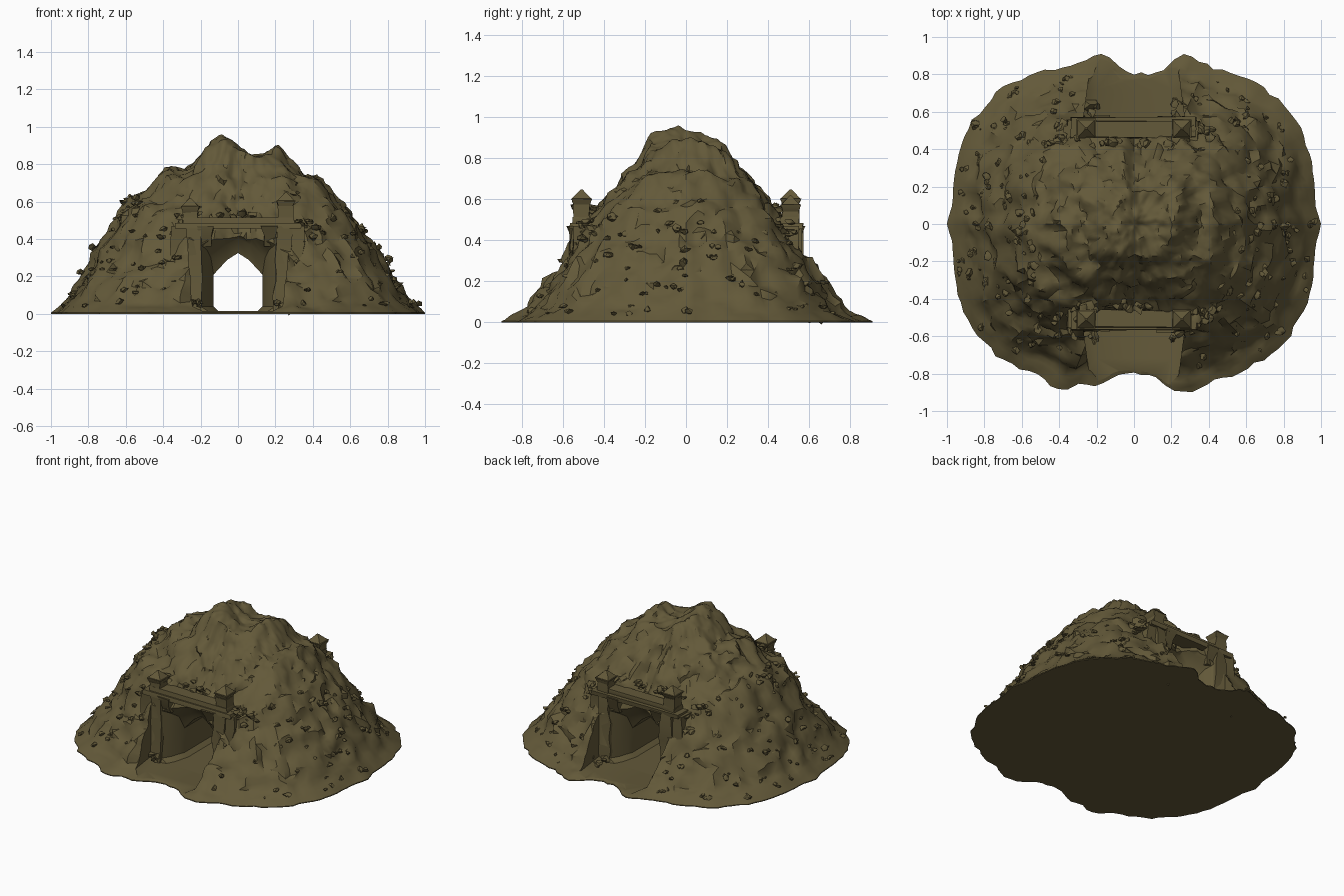
import bpy, bmesh, math, random
from mathutils import Vector, noise

if "Cube" in bpy.data.objects:
    bpy.data.objects.remove(bpy.data.objects["Cube"], do_unlink=True)
random.seed(4)

stone = bpy.data.materials.new("olive stone")
stone.use_nodes = True
colour = (0.125, 0.1, 0.041, 1)
stone.diffuse_color = colour
stone.node_tree.nodes["Principled BSDF"].inputs["Base Color"].default_value = colour


def smooth(ob, angle):
    bpy.ops.object.select_all(action='DESELECT')
    ob.select_set(True)
    bpy.context.view_layer.objects.active = ob
    bpy.ops.object.shade_smooth_by_angle(angle=math.radians(angle))


def finish(name, bm, angle=35):
    bmesh.ops.recalc_face_normals(bm, faces=bm.faces)
    mesh = bpy.data.meshes.new(name)
    bm.to_mesh(mesh)
    bm.free()
    mesh.materials.append(stone)
    ob = bpy.data.objects.new(name, mesh)
    bpy.context.collection.objects.link(ob)
    smooth(ob, angle)
    return ob


def lerp_profile(points, v):
    for (a, za), (b, zb) in zip(points, points[1:]):
        if v <= b:
            return za + (zb - za) * (v - a) / (b - a)
    return points[-1][1]


# Slope profiles from the centre outwards: west, east and front/back
WEST = [(0, .83), (.2, .82), (.3, .77), (.39, .77), (.5, .65), (.6, .62),
        (.7, .43), (.8, .27), (.9, .1), (1, .006)]
EAST = [(0, .83), (.2, .82), (.35, .75), (.45, .73), (.5, .67), (.6, .56),
        (.7, .42), (.8, .28), (.9, .1), (1, .006)]
FRONT = [(0, .84), (.2, .83), (.27, .75), (.36, .67), (.45, .58), (.58, .42),
         (.7, .26), (.8, .13), (.9, .035), (1, .006)]
# Summit peaks: x, y, height, width in x, width in y
PEAKS = [(-.09, -.05, .11, .11, .21), (.22, .06, .09, .07, .2)]
# Spurs flanking the two approaches: side in y, x position
LOBES = [(-1, -.42), (-1, .31), (1, -.2), (1, .29)]


def rim(a):
    c, s = math.cos(a), math.sin(a)
    r = (abs(c) ** 2.8 + abs(s / .86) ** 2.8) ** (-1 / 2.8)
    # Flanks sit a little inside their outermost points
    r -= .032 * c ** 4 * (1 - math.exp(-(s / .07) ** 2))
    for side, x in LOBES:
        if s * side > 0:
            r += .055 * math.exp(-((c - x) / .09) ** 2)
    if abs(s) > .9:
        centre = 0 if s < 0 else .05
        r -= .06 * math.exp(-((c - centre) / .16) ** 6)
    d = Vector((c, s, .3))
    return r + (.02 * noise.noise(d * 7) + .024 * noise.noise(d * 19)) * min(1, .15 + 2 * s * s)


def surface(t, a):
    r = t * rim(a)
    x, y = r * math.cos(a), r * math.sin(a)
    w = math.sin(a) ** 2
    side = lerp_profile(EAST if x > 0 else WEST, t)
    z = (1 - w) * side + w * lerp_profile(FRONT, t)
    for px, py, h, wx, wy in PEAKS:
        z += h * math.exp(-((x - px) / wx) ** 2 - ((y - py) / wy) ** 2)
    # Crags fade out at the foot of the slope
    p = Vector((x, y, z))
    fade = min(1, (1 - t) * 7)
    z += fade * (.03 * noise.noise(p * 6) + .028 * noise.noise(p * 13) + .012 * noise.noise(p * 27))
    push = fade * (.035 * noise.noise(p * 10 + Vector((5, 2, 9))) + .02 * noise.noise(p * 24))
    push *= min(1, t * 3)
    return Vector((x + push * math.cos(a), y + push * math.sin(a), max(z, .005)))


# Mountain body
RINGS, SEGS = 44, 132
bm = bmesh.new()
top = bm.verts.new(surface(0, 0))
rows = []
for i in range(1, RINGS + 1):
    rows.append([bm.verts.new(surface(i / RINGS, 2 * math.pi * j / SEGS)) for j in range(SEGS)])
rows.append([bm.verts.new((v.co.x, v.co.y, 0)) for v in rows[-1]])
for j in range(SEGS):
    k = (j + 1) % SEGS
    bm.faces.new((top, rows[0][j], rows[0][k]))
    for lo, hi in zip(rows, rows[1:]):
        bm.faces.new((lo[j], hi[j], hi[k], lo[k]))
bm.faces.new(rows[-1])
bmesh.ops.triangulate(bm, faces=[f for f in bm.faces if len(f.verts) == 4])
mountain = finish("mountain", bm)


# Tunnel cutter: arched sections that flare towards both mouths
def arch(half, shoulder, crown):
    mid = (shoulder + crown) / 2 + .02
    right = [(half * .45, mid), (half, shoulder), (half, .04), (half * .8, .014)]
    return [(-x, z) for x, z in reversed(right)] + [(0, crown)] + right


wide, narrow = arch(.2, .37, .46), arch(.13, .21, .325)
half_way = [(.4, narrow), (.44, arch(.145, .3, .4)), (.5, arch(.165, .34, .44)), (.555, wide),
            (.57, arch(.27, .4, .47)), (.72, arch(.25, .4, .47)), (1.1, wide)]
stations = [(-y, sec) for y, sec in reversed(half_way)] + half_way
bm = bmesh.new()
loops = [[bm.verts.new((x, y, z)) for x, z in sec] for y, sec in stations]
for a, b in zip(loops, loops[1:]):
    for j in range(len(a)):
        k = (j + 1) % len(a)
        bm.faces.new((a[j], b[j], b[k], a[k]))
bm.faces.new(loops[0])
bm.faces.new(loops[-1])
cutter = finish("tunnel_cutter", bm)
cutter.hide_render = True
cut = mountain.modifiers.new("tunnel", 'BOOLEAN')
cut.object, cut.operation, cut.solver = cutter, 'DIFFERENCE', 'EXACT'
bpy.context.view_layer.objects.active = mountain
bpy.ops.object.modifier_apply(modifier="tunnel")
bpy.data.objects.remove(cutter, do_unlink=True)
smooth(mountain, 38)


def block(bm, x, y, z0, z1, wx, wy, taper=1.0, jitter=.008, steps=2):
    """Weathered box standing between two heights."""
    ends = []
    for i in range(steps + 1):
        u = i / steps
        f = 1 + (taper - 1) * u
        ends.append([bm.verts.new((x + sx * wx * f + random.uniform(-jitter, jitter),
                                   y + sy * wy * f + random.uniform(-jitter, jitter), z0 + (z1 - z0) * u))
                     for sx, sy in ((-1, -1), (1, -1), (1, 1), (-1, 1))])
    for a, b in zip(ends, ends[1:]):
        for j in range(4):
            bm.faces.new((a[j], a[j - 1], b[j - 1], b[j]))
    bm.faces.new(ends[0])
    bm.faces.new(ends[-1])


# Gateways at both mouths: pillars, lintel, parapet and turrets
for label, s in (("front", -1), ("back", 1)):
    bm = bmesh.new()
    for side in (-1, 1):
        block(bm, side * .24, s * .5, .005, .47, .045, .07, .9, .012, 5)
        block(bm, side * .31, s * .495, .005, .47, .045, .06, .85, .014, 5)
        block(bm, side * .17, s * .47, .36, .47, .025, .06, 1.8)
    finish(label + "_pillars", bm, 50)

    bm = bmesh.new()
    block(bm, 0, s * .515, .455, .485, .335, .055)
    block(bm, 0, s * .505, .48, .515, .3, .045)
    finish(label + "_lintel", bm)

    bm = bmesh.new()
    for side in (-1, 1):
        x, y = side * .255, s * .51
        drop = .03 if side == s else 0
        block(bm, x, y, .48, .575 - drop, .04, .04, 1, .004)
        block(bm, x, y, .57 - drop, .605 - drop, .038, .038, 1.35, .003)
        block(bm, x, y, .6 - drop, .648 - drop, .05, .05, .1, .002)
    finish(label + "_turrets", bm)


# Loose rocks scattered over the slopes
def rock(bm, centre, size):
    new = bmesh.ops.create_icosphere(bm, subdivisions=1, radius=size)["verts"]
    squash = random.uniform(.5, .9)
    for v in new:
        v.co *= random.uniform(.5, 1.4)
        v.co.z *= squash
        v.co += centre


bm = bmesh.new()
count = 0
while count < 170:
    t, a = random.uniform(.55, .96), random.uniform(0, 2 * math.pi)
    p = surface(t, a)
    if abs(p.x) < .32 and abs(p.y) > .3:
        continue
    count += 1
    for _ in range(random.choice((1, 2, 3))):
        off = Vector((random.uniform(-.02, .02), random.uniform(-.02, .02), 0))
        rock(bm, p + off, random.uniform(.011, .024))
finish("loose_rocks", bm, 40)

# Rubble beside, above and at the foot of the gateways
bm = bmesh.new()
for s in (-1, 1):
    for _ in range(30):
        rock(bm, Vector((random.choice((-1, 1)) * random.uniform(.3, .42), s * random.uniform(.4, .52),
                         random.uniform(.38, .5))), random.uniform(.015, .032))
    for _ in range(18):
        rock(bm, Vector((random.uniform(-.32, .32), s * random.uniform(.41, .46),
                         random.uniform(.5, .57))), random.uniform(.015, .032))
    for _ in range(24):
        rock(bm, Vector((random.choice((-1, 1)) * random.uniform(.2, .34), s * random.uniform(.56, .66),
                         random.uniform(.015, .08))), random.uniform(.015, .035))
finish("gateway_rubble", bm, 40)
